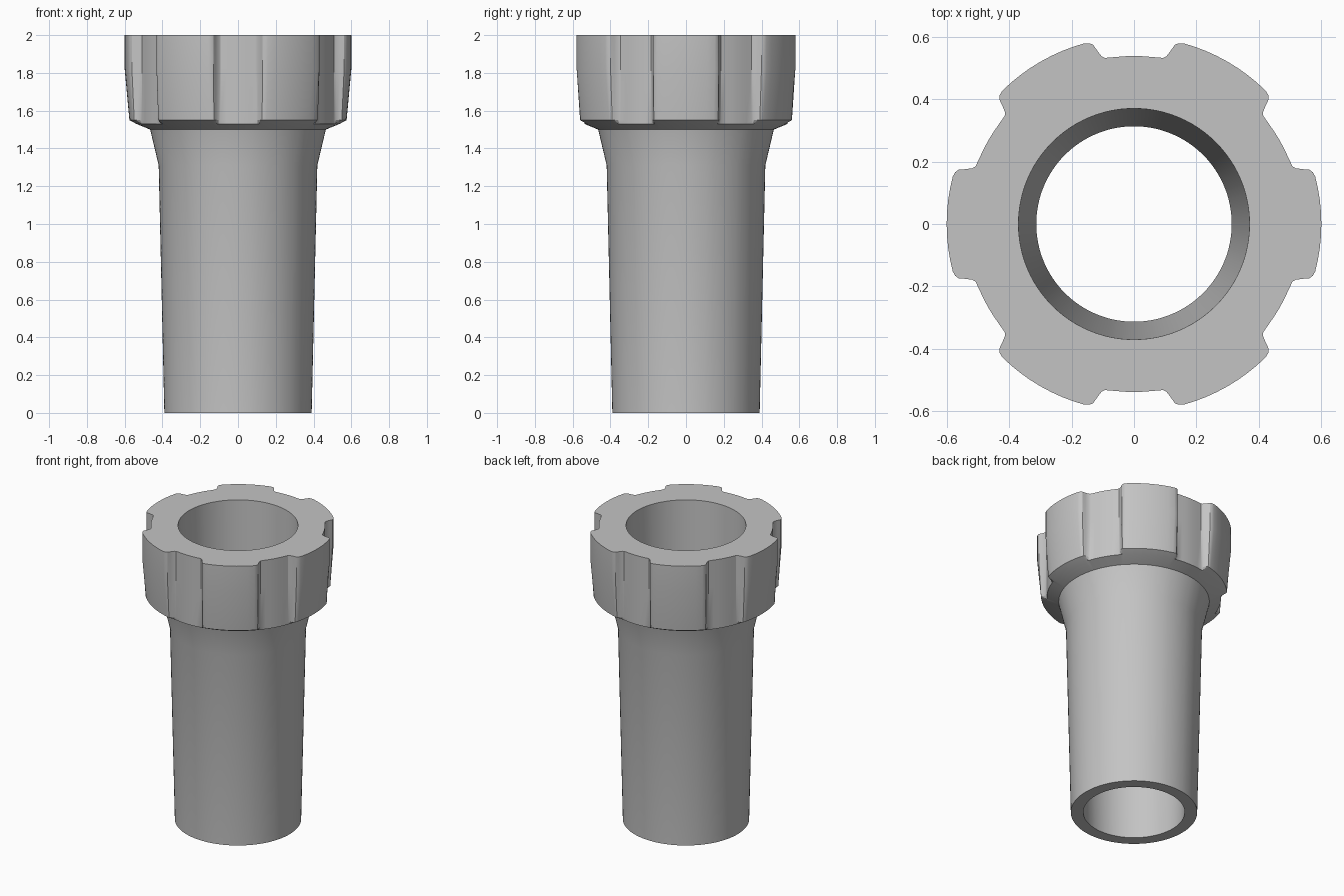
import bpy, bmesh
from math import cos, sin, radians

cube = bpy.data.objects.get("Cube")
if cube:
    bpy.data.objects.remove(cube, do_unlink=True)

grey = bpy.data.materials.new("plain grey")
grey.use_nodes = True
colour = (0.55, 0.55, 0.55, 1)
grey.diffuse_color = colour
grey.node_tree.nodes["Principled BSDF"].inputs["Base Color"].default_value = colour

# Half of one grip groove: degrees from its centre, and radius there
GROOVE = [(0, .538), (3.3, .538), (6.6, .538), (10, .54), (11, .548), (12, .568),
          (12.8, .588), (13.8, .596), (15.3, .601), (19, .61), (22.5, .61), (26, .61)]
FLOOR = GROOVE[0][1]

# Wall section as (radius, height): outside from the foot up, then down the bore
OUTSIDE = [(.39, 0), (.42, 1.31), (.465, 1.5), (FLOOR, 1.53),
           (.575, 1.55), (.6, 1.82), (.6, 2)]
BORE = [(.37, 2), (.313, 0)]

# Six grooves around the collar, each mirrored about its centre, with a lobe between
spokes = []
for k in range(6):
    middle = 30 + 60 * k
    spokes += [(middle - a, r) for a, r in reversed(GROOVE[1:])]
    spokes += [(middle + a, r) for a, r in GROOVE]
    spokes.append((middle + 30, .61))

# Loft the section around the axis, limiting the radius inside the grooves
bm = bmesh.new()
rings = []
for radius, z in OUTSIDE + BORE:
    ring = []
    for angle, limit in spokes:
        r = min(radius, limit)
        ring.append(bm.verts.new((r * cos(radians(angle)), r * sin(radians(angle)), z)))
    rings.append(ring)
count = len(spokes)
for i, lower in enumerate(rings):
    upper = rings[(i + 1) % len(rings)]
    for j in range(count):
        n = (j + 1) % count
        bm.faces.new((lower[j], lower[n], upper[n], upper[j]))
bmesh.ops.recalc_face_normals(bm, faces=bm.faces)

mesh = bpy.data.meshes.new("grooved_collar_tube")
bm.to_mesh(mesh)
bm.free()
mesh.materials.append(grey)
tube = bpy.data.objects.new("grooved_collar_tube", mesh)
bpy.context.collection.objects.link(tube)
bpy.ops.object.select_all(action='DESELECT')
tube.select_set(True)
bpy.context.view_layer.objects.active = tube
bpy.ops.object.shade_smooth_by_angle(angle=radians(25))
